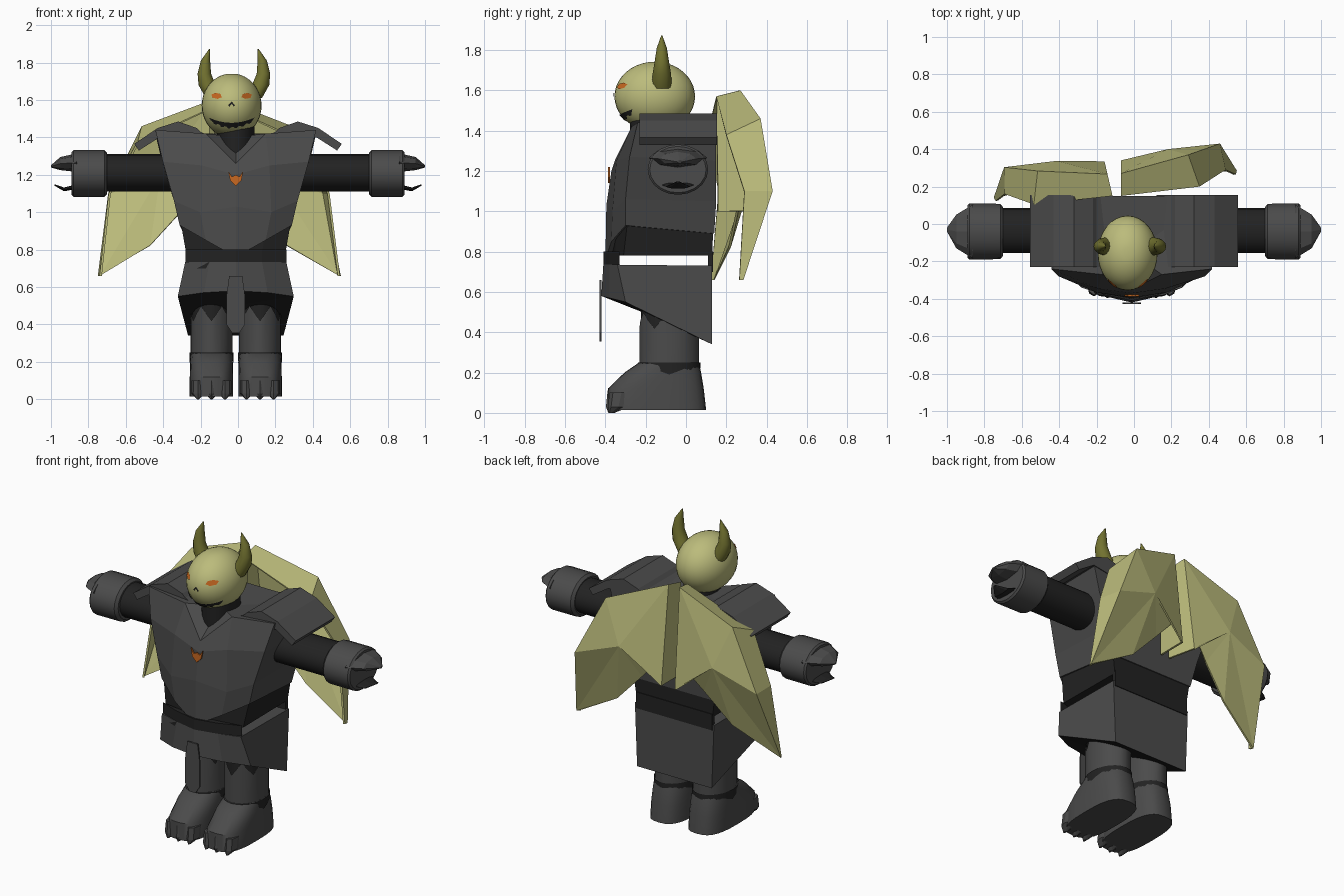
import bpy, bmesh, math
from mathutils import Vector, Matrix

cube = bpy.data.objects.get("Cube")
if cube:
    bpy.data.objects.remove(cube, do_unlink=True)


def material(name, r, g, b):
    m = bpy.data.materials.new(name)
    m.use_nodes = True
    m.diffuse_color = (r, g, b, 1)
    m.node_tree.nodes["Principled BSDF"].inputs["Base Color"].default_value = (r, g, b, 1)
    return m


GREY = material("armour grey", .07, .07, .07)
BLACK = material("cloth black", .016, .016, .016)
GOLD = material("pale gold", .5, .5, .2)
HORN = material("olive horn", .17, .17, .03)
ORANGE = material("glow orange", .58, .14, .015)
TAU = math.tau
MID = -.012  # centre line of the body


def build(name, verts, faces, mat, smooth=False):
    me = bpy.data.meshes.new(name)
    me.from_pydata([tuple(v) for v in verts], [], faces)
    bm = bmesh.new()
    bm.from_mesh(me)
    bmesh.ops.recalc_face_normals(bm, faces=bm.faces)
    bm.to_mesh(me)
    bm.free()
    me.materials.append(mat)
    ob = bpy.data.objects.new(name, me)
    bpy.context.collection.objects.link(ob)
    if smooth:
        bpy.ops.object.select_all(action='DESELECT')
        ob.select_set(True)
        bpy.context.view_layer.objects.active = ob
        bpy.ops.object.shade_smooth_by_angle(angle=math.radians(40))
    return ob


def loft(name, rings, mat, smooth=False, capped=True):
    n = len(rings[0])
    verts = [v for r in rings for v in r]
    faces = [(k * n + i, k * n + (i + 1) % n, (k + 1) * n + (i + 1) % n, (k + 1) * n + i)
             for k in range(len(rings) - 1) for i in range(n)]
    if capped:  # fan caps around the ring centres
        for start, ring in ((0, rings[0]), (len(verts) - n, rings[-1])):
            c = len(verts)
            verts.append(sum((Vector(v) for v in ring), Vector()) / n)
            faces += [(start + i, start + (i + 1) % n, c) for i in range(n)]
    return build(name, verts, faces, mat, smooth)


def prism(name, outline, place, a, b, mat):
    """Extrude a 2D outline; place(u, v, depth) gives the 3D point."""
    n = len(outline)
    verts = [place(u, v, d) for d in (a, b) for u, v in outline]
    faces = [tuple(range(n)), tuple(range(n, 2 * n))]
    faces += [(i, (i + 1) % n, n + (i + 1) % n, n + i) for i in range(n)]
    return build(name, verts, faces, mat)


def oval(x, y, z, rx, ry, n=20, power=1.0):
    def p(t):
        return math.copysign(abs(t) ** power, t)
    return [(x + rx * p(math.cos(TAU * i / n)), y + ry * p(math.sin(TAU * i / n)), z) for i in range(n)]


def oval_x(x, y, z, ry, rz, n=20):
    return [(x, y + ry * math.cos(TAU * i / n), z + rz * math.sin(TAU * i / n)) for i in range(n)]


def body_ring(back, side, mid, front):
    """Each argument is (half width, y, z); the front has width 0."""
    right = [back, side, mid]
    return ([(MID + x, y, z) for x, y, z in right] + [(MID, front[1], front[2])] +
            [(MID - x, y, z) for x, y, z in reversed(right)])


# Torso: armour shell and the dark waist below it
loft("chest_armour", [
    body_ring((.28, .14, .89), (.30, -.30, .93), (.16, -.37, .85), (0, -.40, .76)),
    body_ring((.32, .15, 1.05), (.33, -.30, 1.06), (.19, -.365, 1.0), (0, -.395, 1.03)),
    body_ring((.39, .15, 1.25), (.39, -.28, 1.27), (.18, -.345, 1.25), (0, -.37, 1.2)),
    body_ring((.43, .15, 1.42), (.43, -.24, 1.44), (.16, -.27, 1.42), (0, -.35, 1.26))], GREY)
loft("waist", [
    body_ring((.26, .13, .78), (.265, -.31, .78), (.14, -.35, .78), (0, -.37, .78)),
    body_ring((.28, .135, .92), (.295, -.29, .95), (.16, -.35, .9), (0, -.37, .9))], BLACK)
loft("neck", [oval(MID, -.14, 1.22, .1, .13), oval(MID, -.15, 1.47, .1, .13)], BLACK, True)
prism("chest_emblem", [(-.04, 1.22), (-.02, 1.19), (0, 1.2), (.02, 1.19), (.04, 1.22),
                       (.03, 1.17), (0, 1.14), (-.03, 1.17)],
      lambda u, v, d: (MID + u, d, v), -.387, -.378, ORANGE)

# Belt, front and back only
belt = [(-.27, -.33), (-.14, -.38), (0, -.41), (.14, -.38), (.27, -.33), (.14, -.35), (0, -.36), (-.14, -.35)]
prism("belt_front", belt, lambda u, v, d: (MID + u, v, d), .7, .8, BLACK)
prism("belt_back", [(-.26, .11), (.26, .11), (.26, .135), (-.26, .135)],
      lambda u, v, d: (MID + u, v, d), .7, .8, BLACK)

# Skirt with a dark underside
skirt = loft("skirt", [
    body_ring((.27, .13, .73), (.27, -.34, .735), (.14, -.38, .735), (0, -.41, .735)),
    body_ring((.255, .13, .34), (.31, -.30, .55), (.17, -.38, .57), (0, -.42, .58))], GREY)
skirt.data.materials.append(BLACK)
for f in skirt.data.polygons:
    f.material_index = int(f.normal.z < -.6)
prism("loincloth", [(-.035, .66), (.035, .66), (.05, .55), (.05, .4), (.02, .355), (-.02, .355), (-.05, .4), (-.05, .55)],
      lambda u, v, d: (MID + u, d, v), -.428, -.42, GREY)


def ragged_sleeve(name, x, rx, ry, low, high, jag_low, jag_high, mat):
    """Open tube whose lower or upper rim zigzags."""
    rings = [oval(x, -.083, low, rx, ry, 24), oval(x, -.083, high, rx, ry, 24)]
    rings = [[(a, b, z + jag * (i % 4 in (1, 2, 3)) * (1 if i % 4 == 2 else .5)) for i, (a, b, z) in enumerate(r)]
             for r, jag in zip(rings, (jag_low, jag_high))]
    loft(name, rings, mat, True, capped=False)


for s, side in ((1, "left"), (-1, "right")):
    # Leg, ankle band and clawed boot
    x = MID + s * .13
    loft(side + "_thigh", [oval(x, -.083, .3, .105, .14), oval(x, -.083, .62, .105, .14)], BLACK, True)
    ragged_sleeve(side + "_leg", x, .112, .148, .2, .5, 0, -.08, GREY)
    ragged_sleeve(side + "_ankle_band", x, .118, .154, .25, .19, 0, .03, BLACK)
    loft(side + "_boot", [oval(x, -.145, .015, .116, .245, 28, .7), oval(x, -.15, .12, .116, .238, 28, .7),
                          oval(x, -.115, .2, .114, .19, 28, .8), oval(x, -.085, .25, .112, .148, 28)], GREY, True)
    for k in (-1, 0, 1):
        cx = x + k * .072
        loft(side + "_toe", [oval(cx, -.33 + .01 * abs(k), .1, .034, .06, 8),
                             oval(cx, -.345 + .01 * abs(k), .03, .036, .052, 8),
                             oval(cx, -.37, 0, .006, .015, 8)], GREY)

    # Arm, gauntlet and claws
    loft(side + "_arm", [oval_x(s * .33, -.035, 1.21, .12, .1), oval_x(s * .74, -.035, 1.21, .12, .1)], BLACK, True)
    loft(side + "_gauntlet", [oval_x(s * .7, -.04, 1.207, .13, .11), oval_x(s * .715, -.04, 1.207, .148, .125),
                              oval_x(s * .88, -.04, 1.207, .15, .125), oval_x(s * .89, -.04, 1.207, .14, .115)],
         GREY, True)
    loft(side + "_upper_claw", [oval_x(s * .86, -.04, 1.265, .145, .05, 8), oval_x(s * .95, -.04, 1.26, .09, .035, 8),
                                oval_x(s, -.03, 1.245, .01, .006, 8)], GREY)
    loft(side + "_lower_claw", [oval_x(s * .87, -.04, 1.135, .09, .012, 8), oval_x(s * .93, -.04, 1.122, .06, .01, 8),
                                oval_x(s * .98, -.04, 1.145, .01, .004, 8)], BLACK)

    # Layered shoulder pad
    prism(side + "_shoulder_pad", [(.12, 1.39), (.2, 1.43), (.22, 1.45), (.32, 1.485), (.43, 1.45), (.555, 1.365),
                                   (.53, 1.33), (.42, 1.4), (.3, 1.38)],
          lambda u, v, d: (s * u, d, v), -.23, .155, GREY)

    # Horn
    loft(side + "_horn", [oval(-.022 + s * dx, -.12, z, r, r, 12) for dx, z, r in (
        (.10, 1.61, .05), (.143, 1.68, .046), (.158, 1.74, .036), (.152, 1.81, .025), (.13, 1.872, .003))], HORN, True)

    # Wing: membrane, front rim along the leading edge and strip at the hinge
    hinge = Vector((0, .15, 0))
    lead = [(0, .27, 1.6), (.36, .37, 1.46), (.53, .43, 1.1), (.62, .285, .66)]
    rim = [(0, .15, 1.57), (.42, .2, 1.38), (.56, .29, 1.1), (.615, .265, .66)]
    trail = [(.33, .3, .82), (.16, .3, 1.0), (.02, .31, 1.15)]
    root = [(0, .34, 1.0), (0, .16, 1.0)]
    fold = [(.25, .4, 1.2)]
    turn = Matrix.Rotation(0 if s > 0 else math.radians(-13), 3, 'Z')
    pts = []
    for p in lead + rim + trail + root + fold:
        v = turn @ (Vector(p) - hinge) + hinge
        pts.append((s * v.x - (.07 if s > 0 else .115), v.y, v.z))
    edge = [0, 1, 2, 3, 8, 9, 10, 11]
    faces = [(a, b, 13) for a, b in zip(edge, edge[1:] + edge[:1])]
    faces += [(i, i + 1, i + 5, i + 4) for i in range(3)] + [(0, 4, 12, 11)]
    wing = build(side + "_wing", pts, faces, GOLD)
    thick = wing.modifiers.new("Thickness", 'SOLIDIFY')
    thick.thickness = .012

# Head
C, R = Vector((-.034, -.155, 1.57)), Vector((.16, .2, .172))
head_rings = []
for k in range(1, 20):
    a = math.pi * k / 20
    head_rings.append(oval(C.x, C.y, C.z - R.z * math.cos(a), R.x * math.sin(a), R.y * math.sin(a), 32))
loft("head", head_rings, GOLD, True)


def on_face(u, v, lift=1.02):
    """Point on the front of the head at offset u, v from its centre."""
    depth = math.sqrt(max(0, 1 - (u / R.x) ** 2 - (v / R.z) ** 2))
    return (C.x + u, C.y - R.y * depth * lift - .003, C.z + v)


def decal(name, outline, mat):
    build(name, [on_face(u, v) for u, v in outline], [tuple(range(len(outline)))], mat)


for s, side in ((1, "left"), (-1, "right")):
    decal(side + "_eye", [(s * .052, .045), (s * .06, .062), (s * .085, .068), (s * .108, .06),
                          (s * .102, .042), (s * .075, .036)], ORANGE)
    decal(side + "_nostril", [(0, .022), (s * .018, .002), (s * .012, -.006), (0, .01)], BLACK)

# Grinning mouth with a toothed lower edge
steps = 24
top, low = [], []
for i in range(steps + 1):
    t = 2 * i / steps - 1
    top.append(on_face(.122 * t, -.092 + .028 * t * t))
    low.append(on_face(.112 * t, -.122 + .035 * t * t + (.008 if i % 4 < 2 else 0)))
build("mouth", top + low, [(i, i + 1, steps + 2 + i, steps + 1 + i) for i in range(steps)], BLACK)
